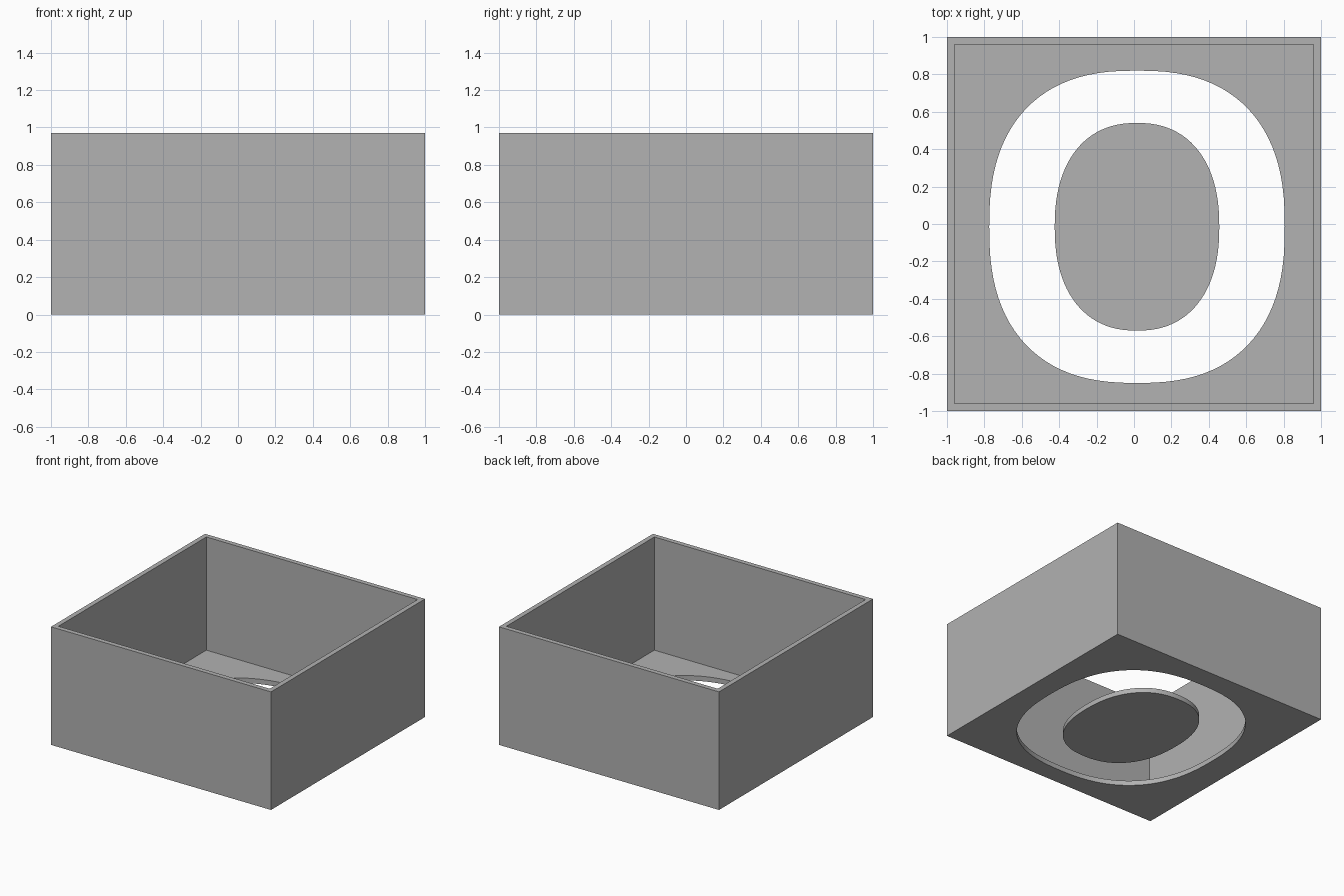
import bpy, bmesh, math
from mathutils import Vector

if "Cube" in bpy.data.objects:
    bpy.data.objects.remove(bpy.data.objects["Cube"], do_unlink=True)

HEIGHT, WALL, FLOOR = 0.97, 0.04, 0.04
CENTRE = Vector((0.016, -0.015, 0))

grey = bpy.data.materials.new("grey")
grey.use_nodes = True
grey.diffuse_color = (0.445, 0.445, 0.445, 1)
grey.node_tree.nodes["Principled BSDF"].inputs["Base Color"].default_value = grey.diffuse_color


def make_object(name, bm):
    bmesh.ops.recalc_face_normals(bm, faces=bm.faces)
    mesh = bpy.data.meshes.new(name)
    bm.to_mesh(mesh)
    bm.free()
    mesh.materials.append(grey)
    obj = bpy.data.objects.new(name, mesh)
    bpy.context.collection.objects.link(obj)
    return obj


def rounded_prism(name, half_x, half_y, power, bottom, top, steps=96):
    """Upright prism with a superellipse outline."""
    bm = bmesh.new()
    outline = []
    for i in range(steps):
        c, s = math.cos(math.tau * i / steps), math.sin(math.tau * i / steps)
        x = math.copysign(abs(c) ** (2 / power), c) * half_x
        y = math.copysign(abs(s) ** (2 / power), s) * half_y
        outline.append(bm.verts.new(CENTRE + Vector((x, y, bottom))))
    base = bm.faces.new(outline)
    cap = bmesh.ops.extrude_face_region(bm, geom=[base], use_keep_orig=True)["geom"]
    verts = [v for v in cap if isinstance(v, bmesh.types.BMVert)]
    bmesh.ops.translate(bm, verts=verts, vec=(0, 0, top - bottom))
    return make_object(name, bm)


def shade(obj):
    bpy.ops.object.select_all(action='DESELECT')
    obj.select_set(True)
    bpy.context.view_layer.objects.active = obj
    bpy.ops.object.shade_smooth_by_angle(angle=math.radians(30))


# Open box: a block whose top is inset and sunk to the floor
bm = bmesh.new()
bmesh.ops.create_cube(bm, size=2)
for v in bm.verts:
    v.co.z = HEIGHT if v.co.z > 0 else 0
top = max(bm.faces, key=lambda f: f.calc_center_median().z)
bmesh.ops.inset_region(bm, faces=[top], thickness=WALL, use_even_offset=True)
sunk = bmesh.ops.extrude_discrete_faces(bm, faces=[top])["faces"][0]
bmesh.ops.translate(bm, verts=sunk.verts, vec=(0, 0, FLOOR - HEIGHT))
box = make_object("open_box", bm)

# Rounded opening through the floor
cutter = rounded_prism("floor_opening_cutter", 0.79, 0.835, 2.45, -0.1, 0.2)
cutter.hide_render = True
cut = box.modifiers.new("floor_opening", 'BOOLEAN')
cut.operation, cut.solver, cut.object = 'DIFFERENCE', 'EXACT', cutter
bpy.context.view_layer.objects.active = box
bpy.ops.object.modifier_apply(modifier=cut.name)
bpy.data.objects.remove(cutter, do_unlink=True)

# Loose island in the middle of the opening
island = rounded_prism("floor_island", 0.44, 0.555, 2.3, 0, FLOOR)

for part in (box, island):
    shade(part)
